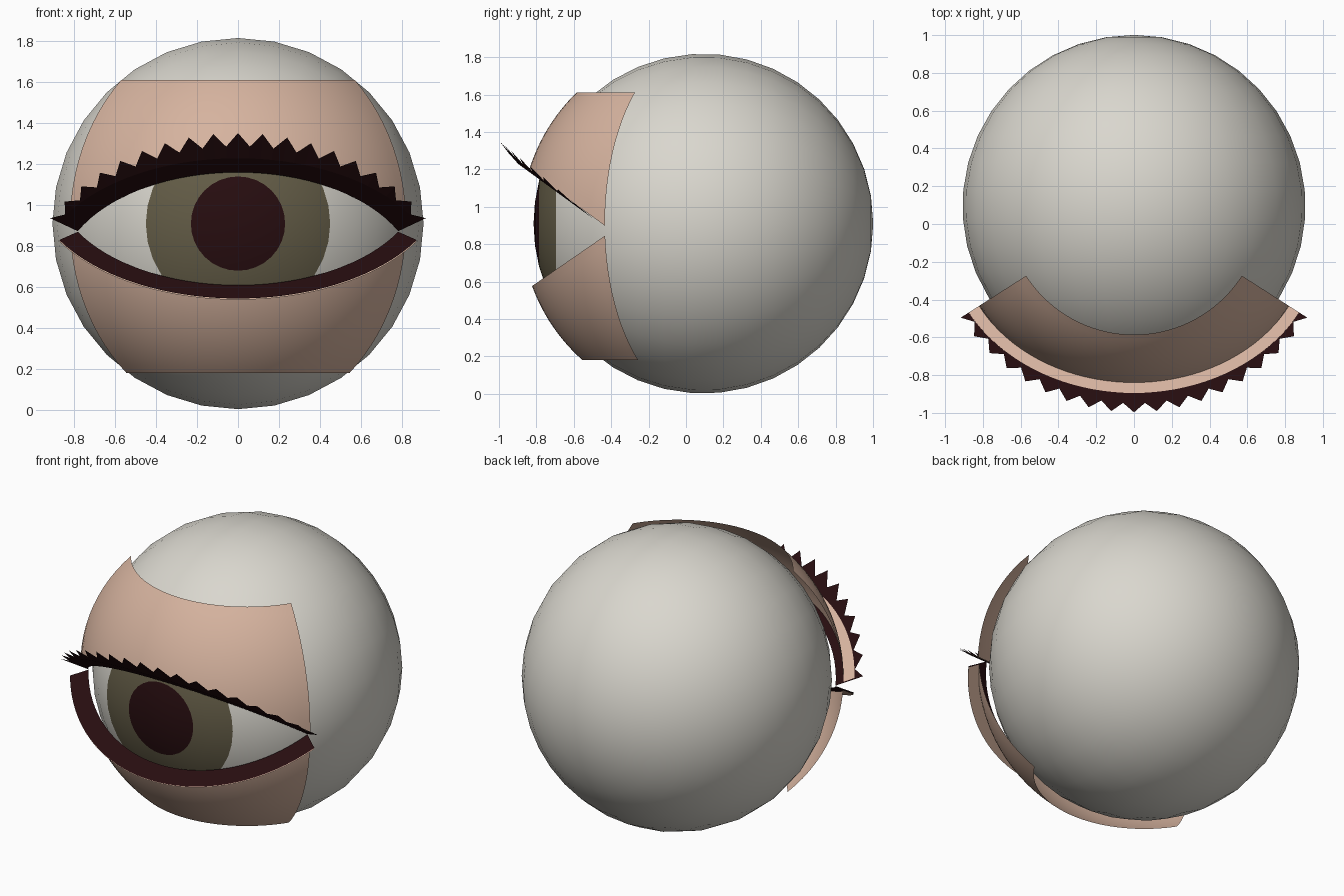
import bpy, bmesh, math
from mathutils import Vector

cube = bpy.data.objects.get("Cube")
if cube:
    bpy.data.objects.remove(cube, do_unlink=True)

CENTRE = Vector((0, 0.093, 0.91))
EYE_R = 0.908          # eyeball
LID_R = 0.975          # eyelid skin
RIM_IN, RIM_OUT = 0.93, 1.04
HALF = 1.0             # half of the eyelid sweep, radians
SEGS = 36              # steps across the eyelid


def material(name, rgb):
    m = bpy.data.materials.new(name)
    m.use_nodes = True
    m.diffuse_color = (*rgb, 1)
    bsdf = next(n for n in m.node_tree.nodes if n.type == 'BSDF_PRINCIPLED')
    bsdf.inputs["Base Color"].default_value = (*rgb, 1)
    bsdf.inputs["Roughness"].default_value = 0.7
    return m


WHITE = material("eye white", (0.70, 0.68, 0.62))
IRIS = material("olive iris", (0.125, 0.107, 0.062))
DARK = material("dark brown", (0.020, 0.004, 0.005))
SKIN = material("skin", (0.67, 0.45, 0.345))


def finish(name, bm, mats, smooth=True):
    me = bpy.data.meshes.new(name)
    bm.to_mesh(me)
    bm.free()
    for m in mats:
        me.materials.append(m)
    for p in me.polygons:
        p.use_smooth = smooth
    ob = bpy.data.objects.new(name, me)
    ob.location = CENTRE
    bpy.context.collection.objects.link(ob)
    return ob


def sheet(name, rows, mat, facing, smooth=True):
    """Skin a grid of point rows; facing is a direction, or None for outward."""
    bm = bmesh.new()
    grid = [[bm.verts.new(p) for p in row] for row in rows]
    for r0, r1 in zip(grid, grid[1:]):
        for i in range(len(r0) - 1):
            bm.faces.new((r0[i], r0[i + 1], r1[i + 1], r1[i]))
    bm.normal_update()
    side = sum(f.normal.dot(facing or f.calc_center_median()) for f in bm.faces)
    if side < 0:
        bmesh.ops.reverse_faces(bm, faces=bm.faces[:])
    return finish(name, bm, [mat], smooth)


def polar(r, a, e):
    return Vector((r * math.cos(e) * math.sin(a),
                   -r * math.cos(e) * math.cos(a), r * math.sin(e)))


def cut_elevation(r, a, slope, c):
    """Elevation where a sphere of radius r meets the tilted plane z = c - slope*y."""
    k = slope * math.cos(a)
    return math.atan(k) + math.asin(c / (r * math.sqrt(1 + k * k)))


ANGLES = [HALF * (2 * i / SEGS - 1) for i in range(SEGS + 1)]


def edge_row(r, slope, c):
    return [polar(r, a, cut_elevation(r, a, slope, c)) for a in ANGLES]


# Eyeball with its poles on the y axis; pupil and iris are the front rings
pupil_a, iris_a = math.asin(0.23 / EYE_R), math.asin(0.45 / EYE_R)
rings = [pupil_a / 2, pupil_a, (pupil_a + iris_a) / 2, iris_a]
rings += [iris_a + (math.pi - iris_a) * i / 16 for i in range(1, 16)]
bm = bmesh.new()
N = 32
loops = [[bm.verts.new((EYE_R * math.sin(t) * math.sin(2 * math.pi * j / N),
                        -EYE_R * math.cos(t),
                        EYE_R * math.sin(t) * math.cos(2 * math.pi * j / N)))
          for j in range(N)] for t in rings]
front = bm.verts.new((0, -EYE_R, 0))
back = bm.verts.new((0, EYE_R, 0))
for j in range(N):
    k = (j + 1) % N
    bm.faces.new((front, loops[0][j], loops[0][k])).material_index = 2
    bm.faces.new((back, loops[-1][k], loops[-1][j]))
    for i in range(len(loops) - 1):
        f = bm.faces.new((loops[i][j], loops[i + 1][j], loops[i + 1][k], loops[i][k]))
        f.material_index = 2 if i < 1 else 1 if i < 3 else 0
bmesh.ops.recalc_face_normals(bm, faces=bm.faces[:])
finish("eyeball", bm, [WHITE, IRIS, DARK])

# Eyelids: spherical skin, a skin flange along the opening, and a dark rim plate
UP = Vector((0, 0, 1))
LIDS = (("upper", 1, 0.73, -0.035 - 0.73 * 0.505, 0.70),
        ("lower", -1, -0.69, -0.042 + 0.69 * 0.505, -0.73))
for label, sign, slope, c, z_end in LIDS:
    c_skin = c + sign * 0.008
    e_end = math.asin(z_end / LID_R)
    rows = []
    for s in range(13):
        row = []
        for a in ANGLES:
            e0 = cut_elevation(LID_R, a, slope, c_skin)
            row.append(polar(LID_R, a, e0 + (e_end - e0) * s / 12))
        rows.append(row)
    sheet(label + "_eyelid", rows, SKIN, None)
    sheet(label + "_lid_flange",
          [edge_row(LID_R, slope, c_skin), edge_row(RIM_OUT, slope, c_skin)],
          SKIN, UP * sign, False)
    sheet(label + "_lid_rim",
          [edge_row(RIM_IN, slope, c), edge_row(RIM_OUT, slope, c)],
          DARK, UP * -sign, False)

# Upper lashes: a zigzag fringe that curls up towards the middle
slope, c = LIDS[0][2], LIDS[0][3]
tips = []
for i, a in enumerate(ANGLES):
    is_tip = i % 2 == 0
    h = 1.09 if is_tip else 1.042
    curl = (math.cos(a) - math.cos(HALF)) / (1 - math.cos(HALF))
    y = -h * math.cos(a)
    z = c - slope * y + (0.05 if is_tip else 0.02) * curl
    tips.append(Vector((h * math.sin(a), y, z)))
sheet("upper_lashes", [edge_row(RIM_OUT, slope, c), tips], DARK, -UP, False)
